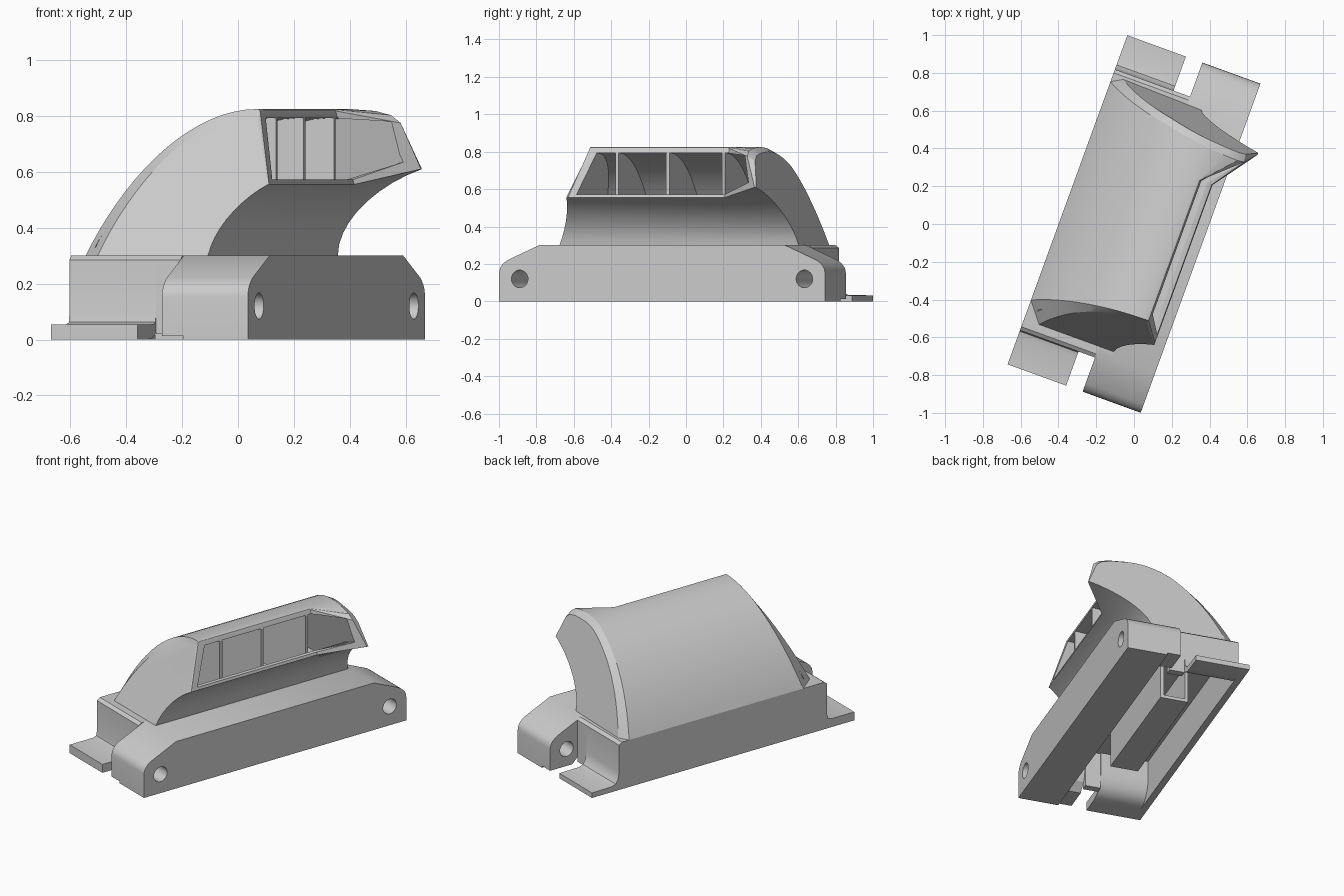
import bpy, bmesh, math
from mathutils import Vector

cube = bpy.data.objects.get("Cube")
if cube:
    bpy.data.objects.remove(cube, do_unlink=True)

TURN = math.radians(-20)   # the whole part sits turned on its base
END = 0.927                # half length of the base

grey = bpy.data.materials.new("plain_grey")
grey.use_nodes = True
grey.diffuse_color = (0.6, 0.6, 0.6, 1)
grey.node_tree.nodes["Principled BSDF"].inputs["Base Color"].default_value = (0.6, 0.6, 0.6, 1)


def loft(name, rings):
    """Skin a list of equal-length closed rings and cap both ends."""
    bm = bmesh.new()
    loops = [[bm.verts.new(p) for p in ring] for ring in rings]
    n = len(loops[0])
    for a, b in zip(loops, loops[1:]):
        for i in range(n):
            j = (i + 1) % n
            bm.faces.new((a[i], a[j], b[j], b[i]))
    bm.faces.new(loops[0])
    bm.faces.new(loops[-1])
    bmesh.ops.recalc_face_normals(bm, faces=bm.faces)
    mesh = bpy.data.meshes.new(name)
    bm.to_mesh(mesh)
    bm.free()
    obj = bpy.data.objects.new(name, mesh)
    mesh.materials.append(grey)
    bpy.context.collection.objects.link(obj)
    obj.rotation_euler.z = TURN
    return obj


def prism_x(name, profile, x0, x1):
    """Extrude a (y, z) profile across the width."""
    return loft(name, [[(x, y, z) for y, z in profile] for x in (x0, x1)])


def prism_y(name, profile, y0, y1):
    """Extrude an (x, z) profile along the length."""
    return loft(name, [[(x, y, z) for x, z in profile] for y in (y0, y1)])


def rect(a0, a1, b0, b1):
    return [(a0, b0), (a1, b0), (a1, b1), (a0, b1)]


def cut(obj, *cutters):
    """Subtract the cutters, bake the result and remove them."""
    for c in cutters:
        c.hide_render = True
        mod = obj.modifiers.new("cut", 'BOOLEAN')
        mod.operation, mod.solver, mod.object = 'DIFFERENCE', 'EXACT', c
    bpy.context.view_layer.update()
    deps = bpy.context.evaluated_depsgraph_get()
    baked = bpy.data.meshes.new_from_object(obj.evaluated_get(deps))
    obj.modifiers.clear()
    obj.data = baked
    for c in cutters:
        bpy.data.objects.remove(c, do_unlink=True)


def bezier(p0, p1, p2, p3, n):
    pts = []
    for i in range(n):
        t = i / (n - 1)
        s = 1 - t
        w = (s**3, 3*s*s*t, 3*s*t*t, t**3)
        pts.append(sum((Vector(p) * k for p, k in zip((p0, p1, p2, p3), w)), Vector((0, 0))))
    return pts


def points(*pairs):
    return [Vector(p) for p in pairs]


def smooth(*objs):
    bpy.ops.object.select_all(action='DESELECT')
    for o in objs:
        o.select_set(True)
    bpy.context.view_layer.objects.active = objs[0]
    bpy.ops.object.shade_smooth_by_angle(angle=math.radians(25))


def hole_cutters():
    pts = [(0.047 * math.cos(k * math.pi / 16), 0.12 + 0.047 * math.sin(k * math.pi / 16))
           for k in range(32)]
    return [prism_x("hole_cutter", [(s * 0.81 + y, z) for y, z in pts], -0.02, 0.5) for s in (-1, 1)]


# --- Base: hinge rail with sloped, rounded ends and a pin hole at each end
half = [(0.70, 0.30)] + [tuple(p) for p in bezier((0.88, 0.22), (0.91, 0.20), (END, 0.18), (END, 0.15), 6)]
half.append((END, 0))
rail = prism_x("hinge_rail", half + [(-y, z) for y, z in reversed(half)], 0.13, 0.375)
cut(rail, *hole_cutters())
for side, label in ((-1, "front"), (1, "back")):
    tab = half[:-1] + [(END, 0.012), (0.77, 0.012), (0.72, 0.06), (0.70, 0.12), (0.66, 0.25), (0.66, 0.30)]
    lug = prism_x(label + "_hinge_lug", [(side * y, z) for y, z in tab], 0.048, 0.13)
    cut(lug, *hole_cutters())
    smooth(lug)
prism_x("rail_web", rect(-0.67, 0.67, 0.25, 0.30), 0.048, 0.13)

# --- Base: hollow housing with a foot flange at each end
housing_top = [
    (-END, 0), (-END, 0.054), (-0.765, 0.054), (-0.74, 0.062), (-0.735, 0.09),
    (-0.735, 0.285), (-0.715, 0.30), (0.715, 0.30), (0.735, 0.285),
    (0.735, 0.11), (0.743, 0.07), (0.76, 0.044), (0.79, 0.034), (END, 0.032), (END, 0)]
inner_roll = [tuple(p) for p in bezier((0.82, 0), (0.73, 0), (0.69, 0.05), (0.68, 0.14), 7)]
housing_under = inner_roll + [(0.68, 0.25)]
housing_under += [(-y, z) for y, z in reversed(housing_under)]
housing = prism_x("housing_shell", housing_top + housing_under, -0.375, -0.045)
bridge = [(-0.735, 0.02), (-0.735, 0.285), (-0.715, 0.30), (0.715, 0.30), (0.735, 0.285), (0.735, 0.02),
          (0.69, 0.02), (0.69, 0.25), (-0.69, 0.25), (-0.69, 0.02)]
prism_x("housing_bridge", bridge, -0.045, 0.048)
side_wall = prism_x("housing_side_wall", housing_top, -0.375, -0.335)

# --- Underside: square tube, open at the back
tube = prism_y("inner_tube", rect(-0.17, 0, 0, 0.26), -0.4, 0.45)
cut(tube, prism_y("tube_cutter", rect(-0.15, -0.02, 0.02, 0.23), 0.0, 0.6))

# --- Hood: curved back, window face and scooped underside, flared at the back
N = 18
RIM = N + 3
back_curve = bezier((-0.375, 0.30), (-0.25, 0.58), (-0.02, 0.825), (0.24, 0.825), N)
plain = back_curve + points((0.245, 0.824), (0.248, 0.822), (0.25, 0.818)) + \
    bezier((0.32, 0.555), (0.22, 0.50), (0.14, 0.40), (0.13, 0.30), 10)
flare = back_curve + points((0.34, 0.818), (0.40, 0.803), (0.435, 0.775)) + \
    bezier((0.49, 0.61), (0.30, 0.55), (0.14, 0.42), (0.13, 0.30), 10)


def inset(pts, base_width):
    """Pull the back curve in to leave a chamfered rim round the end face."""
    out = []
    for i, p in enumerate(pts):
        t = min(1, i / (N - 1))
        if i < RIM:
            p = Vector((p.x + base_width * (1 - t) - 0.006 * t, p.y - 0.025 * t))
        out.append(p)
    return out


def front_end(p):
    return -0.672 + 0.42 * (p.y - 0.3)


def back_end(p):
    return 0.70 - 0.25 * (p.y - 0.3) - 0.09 * max(0, p.x)


def ring(pts, place):
    return [(p.x, place(p), p.y) for p in pts]


front_rim = [(p.x, -0.565 + 0.21 * (p.y - 0.3) if i < RIM else front_end(p) + 0.01, p.y)
             for i, p in enumerate(plain)]
back_rim = [(p.x, back_end(p) - (0.035 if i < RIM else 0.01), p.y) for i, p in enumerate(flare)]
hood = loft("hood", [
    ring(inset(plain, 0.085), front_end), front_rim,
    ring(plain, lambda p: 0.336),
    back_rim, ring(inset(flare, 0.06), back_end)])

# --- Hollow inside of the hood, opening through the window
inner = bezier((-0.325, 0.33), (-0.215, 0.57), (-0.01, 0.79), (0.235, 0.793), 14)
straight_cut = inner + points((0.45, 0.793), (0.45, 0.572), (0.29, 0.572), (0.22, 0.53), (0.15, 0.44), (0.10, 0.33))
flared_cut = inner + points((0.62, 0.765), (0.62, 0.64), (0.44, 0.635), (0.30, 0.575), (0.17, 0.47), (0.10, 0.33))
cut(hood, loft("cavity_cutter", [
    ring(straight_cut, lambda p: front_end(p) + 0.05),
    ring(straight_cut, lambda p: 0.336),
    ring(flared_cut, lambda p: back_end(p) - 0.06)]))

# --- Ribs dividing the window, with upright front edges
rib = bezier((-0.35, 0.315), (-0.235, 0.575), (-0.015, 0.808), (0.235, 0.808), 14)
rib += points((0.25, 0.806), (0.257, 0.79), (0.257, 0.55), (0.20, 0.49), (0.135, 0.40), (0.115, 0.315))
for i, y in enumerate((-0.30, -0.01, 0.306)):
    prism_y("window_rib_%d" % (i + 1), rib, y - 0.009, y + 0.009)

smooth(rail, housing, side_wall, hood)
